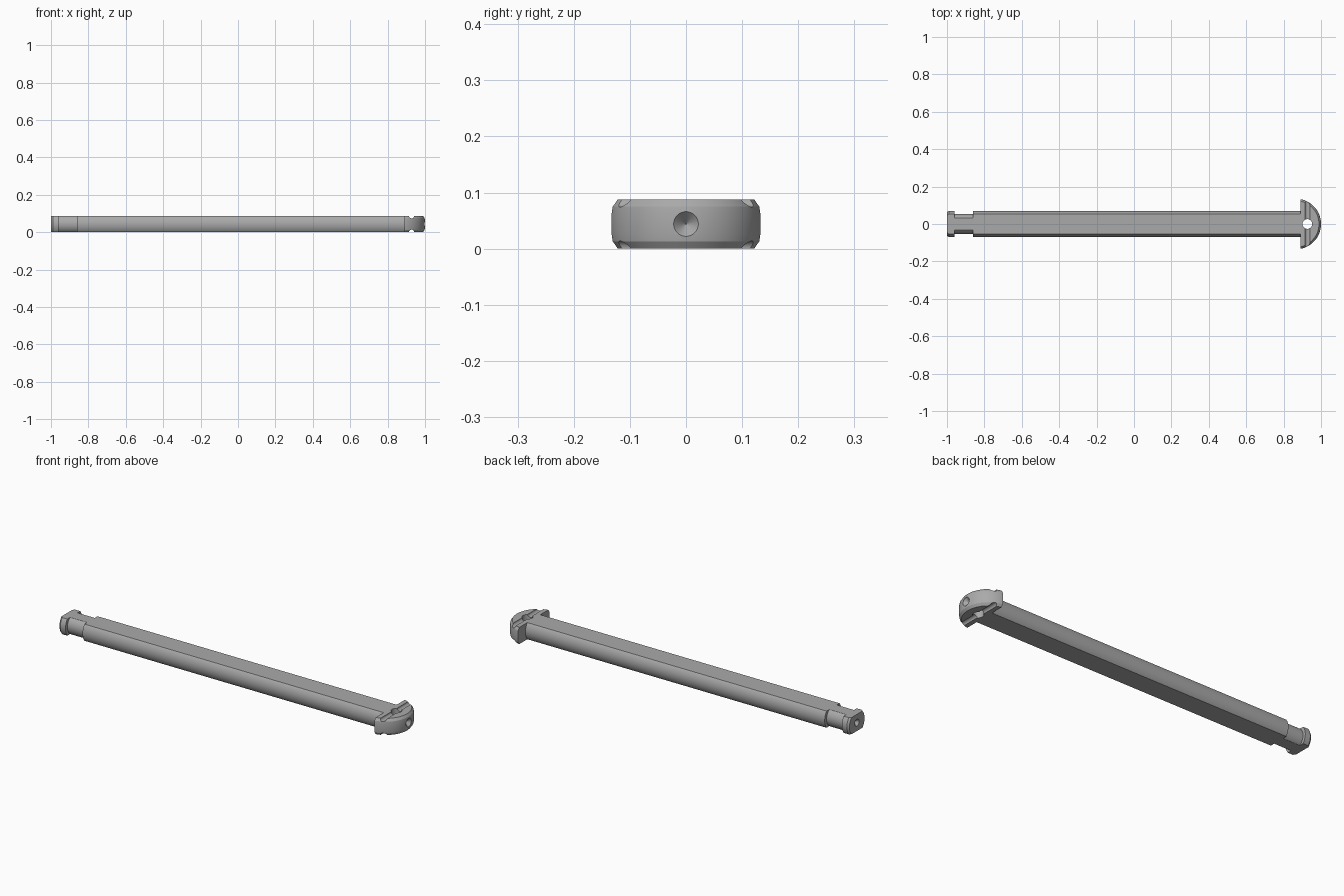
import bpy, bmesh, math
from mathutils import Matrix

if "Cube" in bpy.data.objects:
    bpy.data.objects.remove(bpy.data.objects["Cube"], do_unlink=True)

TOP = 0.088
MID = TOP / 2

steel = bpy.data.materials.new("grey_steel")
steel.use_nodes = True
steel.diffuse_color = (0.4, 0.4, 0.4, 1)
steel.node_tree.nodes["Principled BSDF"].inputs["Base Color"].default_value = (0.4, 0.4, 0.4, 1)

TURN_X = Matrix.Rotation(math.pi / 2, 4, "Y")   # local z becomes +x
TURN_Y = Matrix.Rotation(-math.pi / 2, 4, "X")  # local z becomes +y


def finish(name, bm, matrix):
    bmesh.ops.transform(bm, matrix=matrix, verts=bm.verts)
    bmesh.ops.recalc_face_normals(bm, faces=bm.faces)
    mesh = bpy.data.meshes.new(name)
    bm.to_mesh(mesh)
    bm.free()
    obj = bpy.data.objects.new(name, mesh)
    bpy.context.collection.objects.link(obj)
    mesh.materials.append(steel)
    return obj


def lathe(name, profile, matrix, sides=64):
    """Closed solid turned around z from (radius, z) points."""
    bm = bmesh.new()
    angles = [2 * math.pi * (i + 0.5) / sides for i in range(sides)]
    rings = [[bm.verts.new((r * math.cos(a), r * math.sin(a), z)) for a in angles]
             for r, z in profile]
    for low, high in zip(rings, rings[1:]):
        for i in range(sides):
            j = (i + 1) % sides
            bm.faces.new((low[i], low[j], high[j], high[i]))
    bm.faces.new(rings[0])
    bm.faces.new(rings[-1])
    return finish(name, bm, matrix)


def box(name, x0, x1, half_y, z0, z1):
    bm = bmesh.new()
    bmesh.ops.create_cube(bm, size=1)
    bmesh.ops.scale(bm, vec=(x1 - x0, 2 * half_y, z1 - z0), verts=bm.verts)
    return finish(name, bm, Matrix.Translation(((x0 + x1) / 2, 0, (z0 + z1) / 2)))


def carve(obj, cutter, operation="DIFFERENCE"):
    mod = obj.modifiers.new("cut", "BOOLEAN")
    mod.operation, mod.solver, mod.object = operation, "EXACT", cutter
    bpy.context.view_layer.objects.active = obj
    bpy.ops.object.modifier_apply(modifier=mod.name)
    bpy.data.objects.remove(cutter, do_unlink=True)


def soften(obj):
    bpy.ops.object.select_all(action="DESELECT")
    obj.select_set(True)
    bpy.context.view_layer.objects.active = obj
    bpy.ops.object.shade_smooth_by_angle(angle=math.radians(25))


# Turned pin with end collar and neck, milled flat above and below
pin = lathe("pin_shaft", [(0.063, -1), (0.07, -0.99), (0.07, -0.96), (0.054, -0.96),
                          (0.054, -0.86), (0.07, -0.86), (0.07, 0.895)],
            Matrix.Translation((0, 0, MID)) @ TURN_X)
carve(pin, box("flats", -1.1, 1.1, 0.2, 0, TOP), "INTERSECT")

# Conical centre mark in the collar end
carve(pin, lathe("end_mark", [(0.022, -1.005), (0.001, -0.975)],
                 Matrix.Translation((0, 0, MID)) @ TURN_X, 32))

# Half-round head with chamfered rims and a flat back
head = lathe("pin_head", [(0.124, 0), (0.133, 0.013), (0.135, 0.026), (0.135, TOP - 0.026),
                          (0.133, TOP - 0.013), (0.124, TOP)],
             Matrix.Translation((0.865, 0, 0)), 96)
carve(head, box("flat_back", 0.6, 0.89, 0.3, -0.1, 0.2))

# Cross grooves on the top and bottom of the head
for z in (0, TOP):
    carve(head, lathe("groove", [(0.014, -0.2), (0.014, 0.2)],
                      Matrix.Translation((0.928, 0, z)) @ TURN_Y, 24))

# Through hole and conical mark on the curved face
carve(head, lathe("through_hole", [(0.026, -0.05), (0.026, 0.15)],
                  Matrix.Translation((0.927, 0, 0)), 40))
carve(head, lathe("face_mark", [(0.001, 0.977), (0.022, 0.998), (0.022, 1.01)],
                  Matrix.Translation((0, 0, MID)) @ TURN_X, 32))

for part in (pin, head):
    soften(part)
